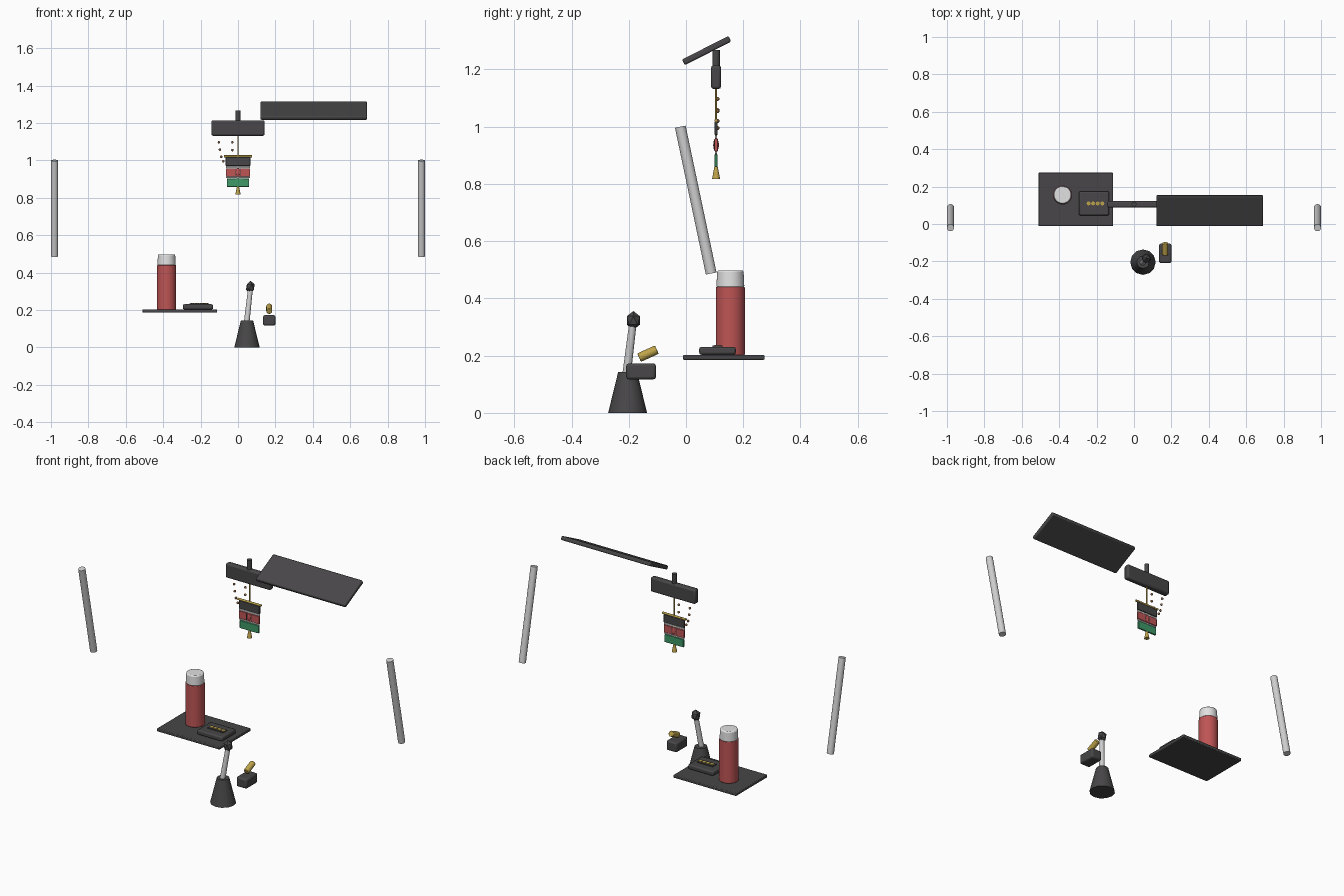
import bpy, math
from mathutils import Vector

cube = bpy.data.objects.get("Cube")
if cube:
    bpy.data.objects.remove(cube, do_unlink=True)


def material(name, r, g, b):
    m = bpy.data.materials.new(name)
    m.use_nodes = True
    m.diffuse_color = (r, g, b, 1)
    bsdf = next(n for n in m.node_tree.nodes if n.type == 'BSDF_PRINCIPLED')
    bsdf.inputs["Base Color"].default_value = (r, g, b, 1)
    bsdf.inputs["Roughness"].default_value = 0.6
    return m


DARK = material("charcoal", 0.065, 0.062, 0.065)
RED = material("red", 0.52, 0.09, 0.09)
GREEN = material("green", 0.05, 0.32, 0.14)
GOLD = material("gold", 0.52, 0.37, 0.07)
WHITE = material("off white", 0.75, 0.75, 0.75)
GREY = material("light grey", 0.62, 0.62, 0.63)
BROWN = material("bead brown", 0.25, 0.12, 0.05)


def finish(name, mat, bevel=0.0, smooth=True, segments=2):
    ob = bpy.context.object
    ob.name = name
    ob.data.materials.clear()
    ob.data.materials.append(mat)
    bpy.ops.object.transform_apply(location=False, rotation=False, scale=True)
    if bevel:
        mod = ob.modifiers.new("soft edges", 'BEVEL')
        mod.width, mod.segments = bevel, segments
        mod.limit_method = 'ANGLE'
    if smooth:
        bpy.ops.object.shade_smooth_by_angle(angle=math.radians(35))
    return ob


def box(name, mat, centre, size, bevel=0.0, tilt=0.0):
    bpy.ops.mesh.primitive_cube_add(size=1, location=centre,
                                    rotation=(math.radians(tilt), 0, 0))
    bpy.context.object.scale = size
    return finish(name, mat, bevel)


def rod(name, mat, a, b, r1, r2=None, sides=24, bevel=0.0, smooth=True):
    """Tapered cylinder between two points."""
    a, b = Vector(a), Vector(b)
    axis = b - a
    bpy.ops.mesh.primitive_cone_add(
        vertices=sides, radius1=r1, radius2=r1 if r2 is None else r2,
        depth=axis.length, location=(a + b) / 2,
        rotation=axis.to_track_quat('Z', 'Y').to_euler())
    return finish(name, mat, bevel, smooth)


# Windscreen pillars
for side, x in (("left", 0.981), ("right", -0.981)):
    rod(side + "_pillar", GREY, (x, 0.088, 0.487), (x, -0.02, 1.0), 0.019)

# Sun visor, mirror and its stem
box("sun_visor", DARK, (0.405, 0.072, 1.266), (0.57, 0.182, 0.022), 0.006, 27)
box("mirror", DARK, (0, 0.105, 1.173), (0.285, 0.035, 0.083), 0.009)
rod("mirror_stem", DARK, (0, 0.105, 1.2), (0, 0.105, 1.268), 0.013)

# Hanging pennant
Y = 0.105
rod("pennant_cord", GOLD, (0, Y, 0.85), (0, Y, 1.14), 0.004, sides=10)
rod("pennant_bar", GOLD, (-0.075, Y, 1.022), (0.075, Y, 1.022), 0.006, sides=12)
for name, mat, z, height, width, depth in (
        ("upper_band", DARK, 0.994, 0.046, 0.132, 0.010),
        ("upper_stripe", WHITE, 0.964, 0.010, 0.130, 0.008),
        ("middle_band", RED, 0.936, 0.044, 0.130, 0.012),
        ("lower_stripe", WHITE, 0.909, 0.008, 0.126, 0.008),
        ("lower_band", GREEN, 0.881, 0.044, 0.120, 0.010)):
    box("pennant_" + name, mat, (0, Y, z), (width, depth, height), 0.002)
bpy.ops.mesh.primitive_uv_sphere_add(segments=16, ring_count=8, radius=1,
                                     location=(0, Y, 0.936))
bpy.context.object.scale = (0.012, 0.010, 0.024)
finish("pennant_shield", RED)
for x in (-0.015, 0.015):
    box("shield_edge", DARK, (x, Y, 0.936), (0.003, 0.014, 0.040))
rod("tassel", GOLD, (0, Y, 0.818), (0, Y, 0.863), 0.014, 0.005, 16)

# Loop of beads beside the pennant
for x, z in ((-0.102, 1.097), (-0.03, 1.097), (-0.097, 1.058), (-0.03, 1.055),
             (-0.09, 1.02), (-0.078, 0.995), (-0.045, 1.02)):
    bpy.ops.mesh.primitive_uv_sphere_add(segments=10, ring_count=6,
                                         radius=0.007, location=(x, 0.11, z))
    finish("bead", BROWN)

# Tray with flask
box("tray", DARK, (-0.311, 0.132, 0.194), (0.4, 0.285, 0.017), 0.004)
FX, FY = -0.382, 0.155
rod("flask_body", RED, (FX, FY, 0.202), (FX, FY, 0.44), 0.051, sides=32, bevel=0.003)
rod("flask_cap", WHITE, (FX, FY, 0.438), (FX, FY, 0.498), 0.049, 0.046,
    sides=32, bevel=0.006)

# Small case with a row of studs
box("case", DARK, (-0.214, 0.11, 0.217), (0.162, 0.128, 0.028), 0.008)
box("case_plate", DARK, (-0.209, 0.11, 0.232), (0.1, 0.035, 0.006))
for i in range(4):
    x = -0.243 + i * 0.0245
    rod("case_stud", GOLD, (x, 0.11, 0.233), (x, 0.11, 0.238), 0.011, sides=8)

# Gear lever
rod("lever_boot", DARK, (0.048, -0.204, 0), (0.048, -0.204, 0.143), 0.068, 0.033,
    sides=12)
rod("lever_shaft", GREY, (0.046, -0.208, 0.13), (0.066, -0.186, 0.31), 0.015, 0.013,
    sides=16)
bpy.ops.mesh.primitive_ico_sphere_add(subdivisions=1, radius=1,
                                      location=(0.066, -0.184, 0.323))
bpy.context.object.scale = (0.026, 0.027, 0.033)
finish("lever_knob", DARK, smooth=False)

# Small block with a tilted handle
box("handle_block", DARK, (0.167, -0.157, 0.145), (0.066, 0.104, 0.056), 0.009)
rod("tilted_handle", GOLD, (0.167, -0.164, 0.193), (0.167, -0.102, 0.221), 0.016,
    sides=16, bevel=0.003)
